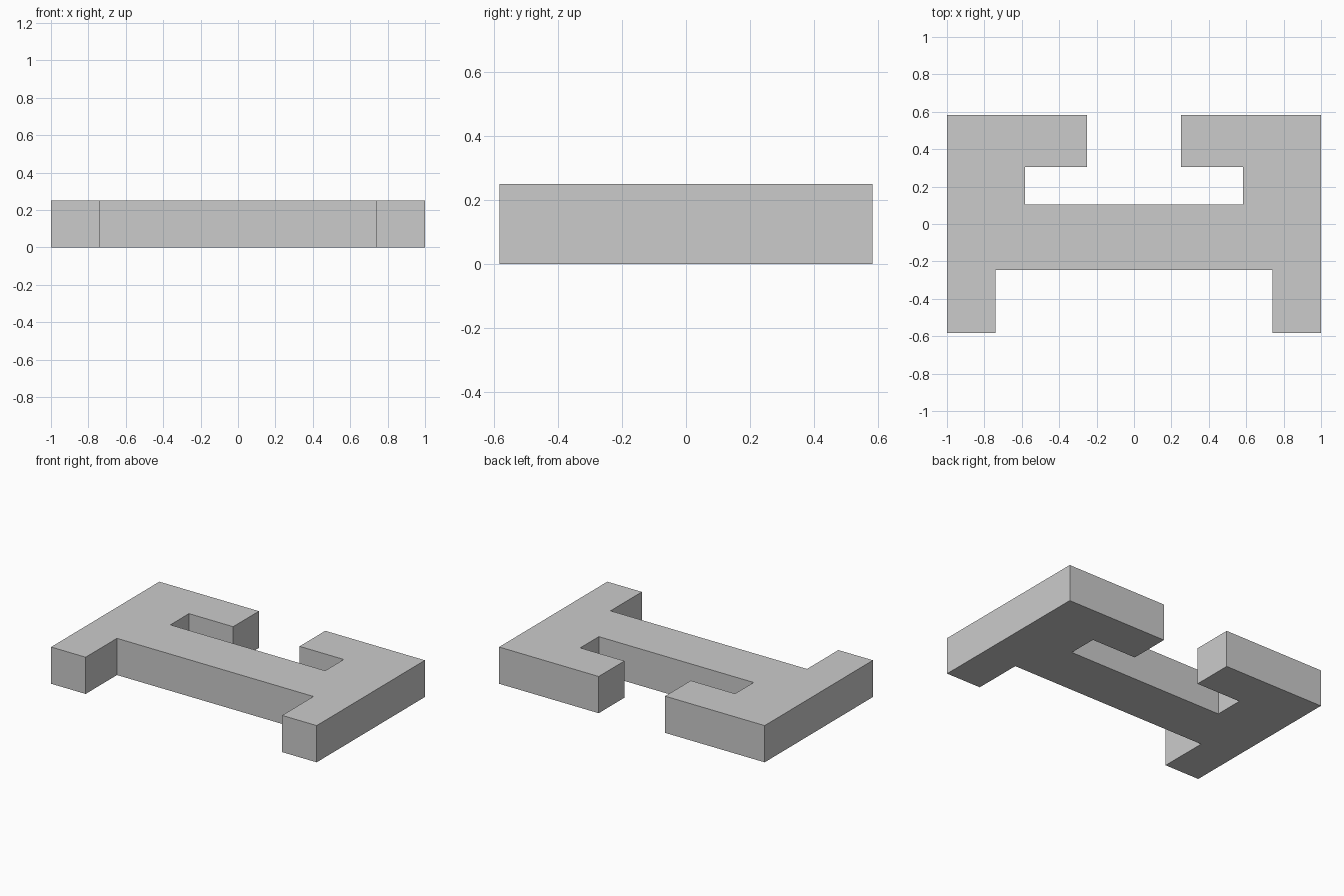
import bpy
import bmesh

cube = bpy.data.objects.get("Cube")
if cube:
    bpy.data.objects.remove(cube, do_unlink=True)

HEIGHT = 0.25

# Plain grey material
grey = bpy.data.materials.new("light grey")
grey.use_nodes = True
colour = (0.6, 0.6, 0.6, 1)
grey.diffuse_color = colour
grey.node_tree.nodes["Principled BSDF"].inputs["Base Color"].default_value = colour

# Left half of the plan outline, from the front of the crossbar to its back
half = [
    (0.74, -0.245), (0.74, -0.582),   # front leg, inner side
    (1.0, -0.582), (1.0, 0.582),      # outer side
    (0.25, 0.582), (0.25, 0.305),     # back hook
    (0.583, 0.305), (0.583, 0.105),   # slot behind the crossbar
]
outline = half + [(-x, y) for x, y in reversed(half)]

# Extrude the mirrored outline into one solid block
bm = bmesh.new()
base = bm.faces.new([bm.verts.new((x, y, 0)) for x, y in outline])
extruded = bmesh.ops.extrude_face_region(bm, geom=[base], use_keep_orig=True)
top_verts = [v for v in extruded["geom"] if isinstance(v, bmesh.types.BMVert)]
bmesh.ops.translate(bm, verts=top_verts, vec=(0, 0, HEIGHT))
bmesh.ops.recalc_face_normals(bm, faces=bm.faces)

mesh = bpy.data.meshes.new("bracket_block")
bm.to_mesh(mesh)
bm.free()
mesh.materials.append(grey)
block = bpy.data.objects.new("bracket_block", mesh)
bpy.context.collection.objects.link(block)
